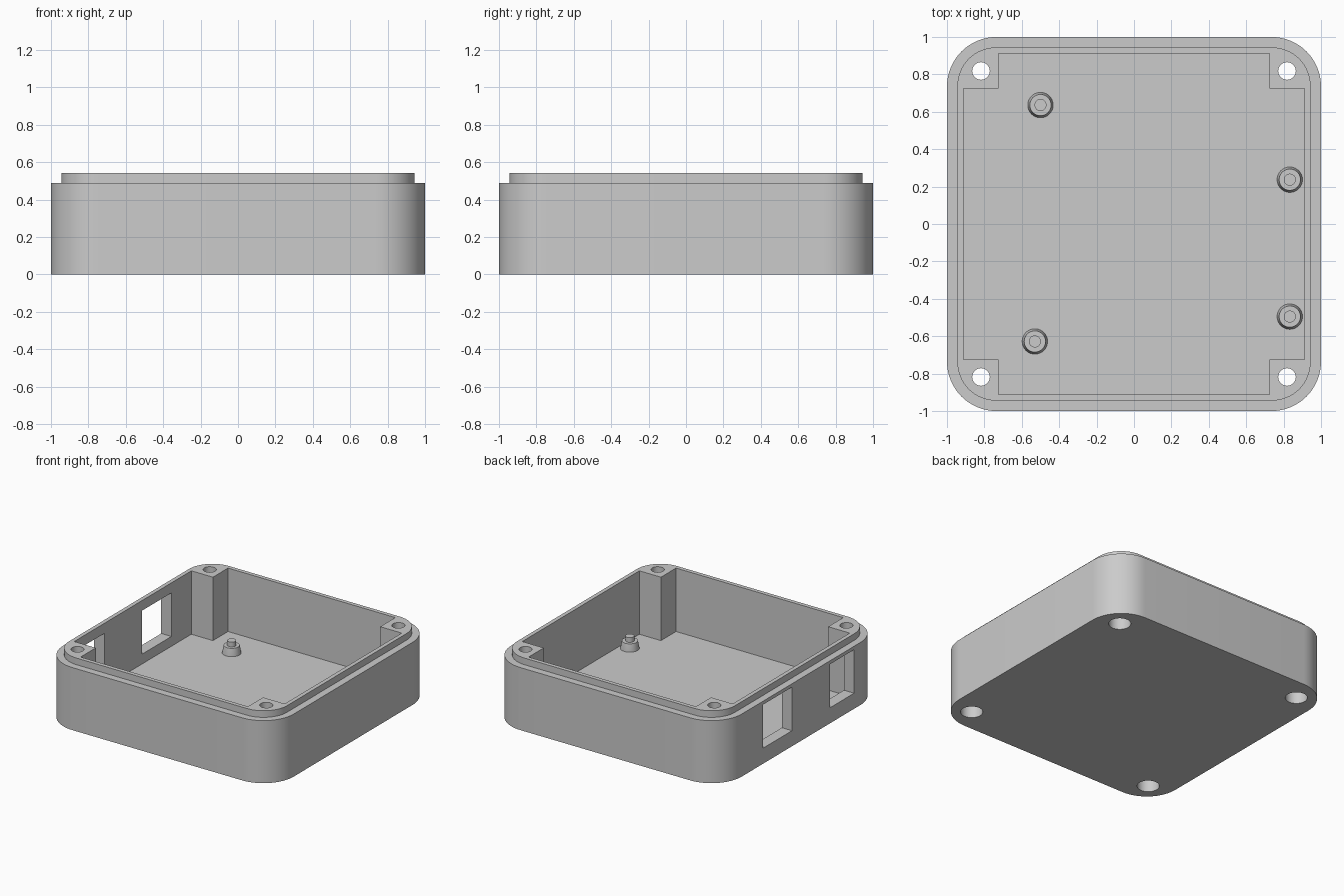
import bpy
import bmesh
import math

cube = bpy.data.objects.get("Cube")
if cube:
    bpy.data.objects.remove(cube, do_unlink=True)

grey = bpy.data.materials.new("light_grey_plastic")
grey.use_nodes = True
colour = (0.6, 0.6, 0.6, 1.0)
grey.diffuse_color = colour
grey.node_tree.nodes["Principled BSDF"].inputs["Base Color"].default_value = colour

FLOOR, RIM, LIP = 0.045, 0.49, 0.542
INNER = 0.912
BLOCK = 0.725
HOLE = 0.818


def loft(name, rings):
    """Closed solid through matching rings of (x, y, z) points."""
    bm = bmesh.new()
    loops = [[bm.verts.new(p) for p in ring] for ring in rings]
    for low, high in zip(loops, loops[1:]):
        for i in range(len(low)):
            j = (i + 1) % len(low)
            bm.faces.new((low[i], low[j], high[j], high[i]))
    bm.faces.new(loops[0][::-1])
    bm.faces.new(loops[-1])
    bmesh.ops.recalc_face_normals(bm, faces=bm.faces)
    mesh = bpy.data.meshes.new(name)
    bm.to_mesh(mesh)
    bm.free()
    mesh.materials.append(grey)
    obj = bpy.data.objects.new(name, mesh)
    bpy.context.collection.objects.link(obj)
    return obj


def rounded_square(half, radius, z, steps=16):
    pts = []
    c = half - radius
    for k, (sx, sy) in enumerate(((1, 1), (-1, 1), (-1, -1), (1, -1))):
        for i in range(steps + 1):
            a = (k + i / steps) * math.pi / 2
            pts.append((sx * c + radius * math.cos(a), sy * c + radius * math.sin(a), z))
    return pts


def circle(x, y, radius, z, steps=40):
    angles = [2 * math.pi * i / steps for i in range(steps)]
    return [(x + radius * math.cos(a), y + radius * math.sin(a), z) for a in angles]


def rectangle(x0, x1, y0, y1, z):
    return [(x0, y0, z), (x1, y0, z), (x1, y1, z), (x0, y1, z)]


def cut(target, cutter):
    mod = target.modifiers.new("cut", "BOOLEAN")
    mod.operation = "DIFFERENCE"
    mod.solver = "EXACT"
    mod.object = cutter
    bpy.context.view_layer.objects.active = target
    bpy.ops.object.modifier_apply(modifier=mod.name)
    bpy.data.objects.remove(cutter, do_unlink=True)


def smooth(obj):
    bpy.ops.object.select_all(action="DESELECT")
    obj.select_set(True)
    bpy.context.view_layer.objects.active = obj
    bpy.ops.object.shade_smooth_by_angle(angle=math.radians(30))


# Outer shell with the stepped lip
case = loft("case_body", [
    rounded_square(1.0, 0.265, 0),
    rounded_square(1.0, 0.265, RIM),
    rounded_square(0.944, 0.205, RIM),
    rounded_square(0.944, 0.205, LIP),
])

# Cross-shaped cavity that leaves a block in each corner
quarter = [(INNER, BLOCK), (BLOCK, BLOCK), (BLOCK, INNER)]
outline = []
for sx, sy in ((1, 1), (-1, 1), (-1, -1), (1, -1)):
    corner = [(sx * x, sy * y) for x, y in quarter]
    outline += corner if sx * sy > 0 else corner[::-1]
cut(case, loft("cavity_cutter", [[(x, y, z) for x, y in outline] for z in (FLOOR, 1)]))

# Screw holes, widened from below for the screw heads
for sx in (1, -1):
    for sy in (1, -1):
        x, y = sx * HOLE, sy * HOLE
        cut(case, loft("screw_cutter", [
            circle(x, y, 0.079, -0.1), circle(x, y, 0.079, 0.25),
            circle(x, y, 0.047, 0.25), circle(x, y, 0.047, 1),
        ]))

# Two connector windows in the right wall
for y0, y1 in ((0.116, 0.478), (-0.653, -0.353)):
    cut(case, loft("window_cutter", [rectangle(-1.2, -0.85, y0, y1, z) for z in (0.122, 0.463)]))
smooth(case)

# Tapered board standoffs with locating pins
for i, (x, y) in enumerate(((-0.5, 0.636), (0.833, 0.237), (0.833, -0.495), (-0.53, -0.628))):
    smooth(loft(f"standoff_{i + 1}", [
        circle(x, y, 0.068, FLOOR - 0.01), circle(x, y, 0.068, FLOOR),
        circle(x, y, 0.057, 0.105), circle(x, y, 0.032, 0.105),
        circle(x, y, 0.032, 0.142),
    ]))
